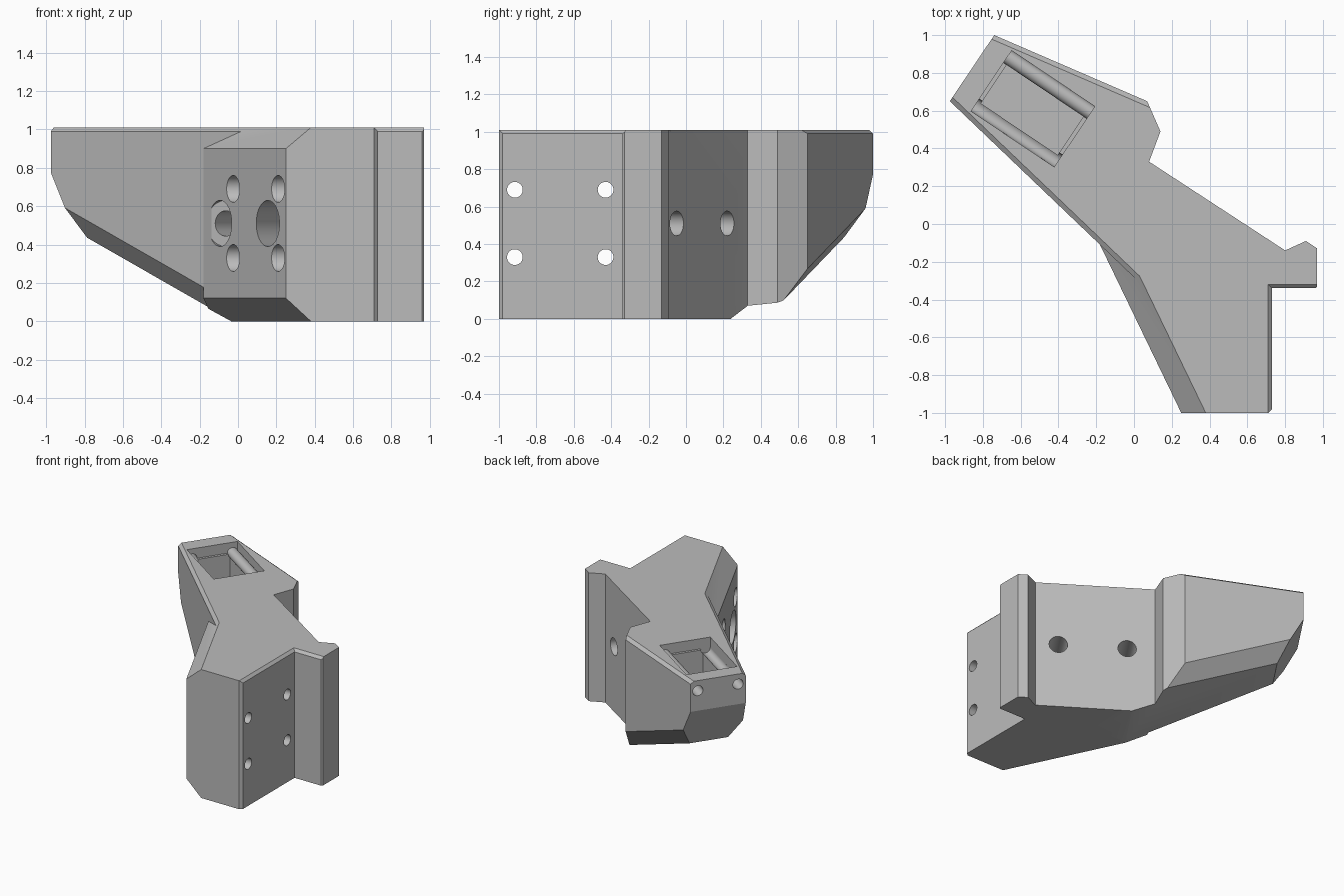
import bpy, bmesh
from mathutils import Vector

cube = bpy.data.objects.get("Cube")
if cube:
    bpy.data.objects.remove(cube, do_unlink=True)

H = 1.01                                   # overall height
U = Vector((-0.83, 0.557, 0)).normalized()  # direction of the arm
V = Vector((-U.y, U.x, 0)) * -1             # across the arm, toward the back
X = Vector((1, 0, 0))
Z = Vector((0, 0, 1))

grey = bpy.data.materials.new("plain_grey")
grey.use_nodes = True
color = (0.5, 0.5, 0.5, 1)
grey.diffuse_color = color
grey.node_tree.nodes["Principled BSDF"].inputs["Base Color"].default_value = color


def finish(bm, name):
    bmesh.ops.recalc_face_normals(bm, faces=bm.faces[:])
    mesh = bpy.data.meshes.new(name)
    bm.to_mesh(mesh)
    bm.free()
    mesh.materials.append(grey)
    ob = bpy.data.objects.new(name, mesh)
    bpy.context.collection.objects.link(ob)
    return ob


def slice_off(bm, point, normal):
    """Remove everything on the normal side of a plane and cap it."""
    geom = bm.verts[:] + bm.edges[:] + bm.faces[:]
    bmesh.ops.bisect_plane(bm, geom=geom, plane_co=point, plane_no=normal,
                           dist=1e-5, clear_outer=True)
    rim = [e for e in bm.edges if e.is_boundary]
    if rim:
        bmesh.ops.holes_fill(bm, edges=rim, sides=0)


def chamfer(bm, a, b, inset, za, zb, dz):
    """Chamfer along the wall a-b (counter-clockwise outline); dz > 0 cuts the bottom."""
    a, b = Vector((*a, za)), Vector((*b, zb))
    along = Vector((b.x - a.x, b.y - a.y, 0)).normalized()
    inner = a + Z.cross(along) * inset - Z * dz
    inner.z += (zb - za) * 0
    n = (b - a).cross(inner - a).normalized()
    out = along.cross(Z)
    slice_off(bm, a, n if n.dot(out) > 0 else -n)


def prism(outline):
    bm = bmesh.new()
    face = bm.faces.new([bm.verts.new((x, y, 0)) for x, y in outline])
    top = bmesh.ops.extrude_face_region(bm, geom=[face])["geom"]
    verts = [g for g in top if isinstance(g, bmesh.types.BMVert)]
    bmesh.ops.translate(bm, verts=verts, vec=(0, 0, H))
    bmesh.ops.recalc_face_normals(bm, faces=bm.faces[:])
    return bm


def rise(p):
    """Height of the sloping underside of the arm."""
    return 0.42 * (U.x * p[0] + U.y * p[1] + 0.049)


def cut_underside(bm):
    slice_off(bm, U * -0.049, Vector((U.x * 0.42, U.y * 0.42, -1)).normalized())


# Arm with sloping underside, bevelled tip and chamfered sides
tip_l, tip_r = (-0.975, 0.65), (-0.74, 1.0)
elbow, shoulder = (0.04, -0.32), (0.07, 0.65)
bm = prism([tip_l, elbow, (0.3, -0.2), (0.3, 0.17), (0.08, 0.33), (0.14, 0.49), shoulder, tip_r])
cut_underside(bm)
slice_off(bm, U * 1.17 + Z * 0.77, (U * 1.84 - Z).normalized())
for a, b in ((tip_l, elbow), (shoulder, tip_r)):
    chamfer(bm, a, b, 0.09, rise(a) + 0.12, rise(b) + 0.12, 0.12)
    chamfer(bm, a, b, 0.025, H - 0.02, H - 0.02, -0.02)
body = finish(bm, "bracket_body")

# Leg block with wide chamfers on its slanted side
bm = prism([(0.25, -1), (0.71, -1), (0.73, -0.98), (0.73, -0.094), (0, 0.382), (-0.18, -0.11)])
cut_underside(bm)
chamfer(bm, (-0.18, -0.11), (0.25, -1), 0.117, 0.12, 0.12, 0.12)
chamfer(bm, (-0.18, -0.11), (0.25, -1), 0.117, 0.9, 0.9, -0.11)
chamfer(bm, (0.73, -0.98), (0.73, -0.094), 0.02, H - 0.02, H - 0.02, -0.02)
leg = finish(bm, "leg_block")

# Side flange
bm = prism([(0.5, -0.34), (0.96, -0.34), (0.97, -0.33), (0.97, -0.13), (0.91, -0.09),
            (0.8, -0.14), (0.73, -0.094), (0.5, 0.05)])
chamfer(bm, (0.5, -0.34), (0.96, -0.34), 0.02, H - 0.02, H - 0.02, -0.02)
flange = finish(bm, "side_flange")


def combine(tool, operation):
    mod = body.modifiers.new(operation, "BOOLEAN")
    mod.operation, mod.solver, mod.object = operation, "EXACT", tool
    bpy.context.view_layer.objects.active = body
    bpy.ops.object.modifier_apply(modifier=mod.name)
    bpy.data.objects.remove(tool, do_unlink=True)


def bore(start, end, radius):
    start, end = Vector(start), Vector(end)
    bm = bmesh.new()
    bmesh.ops.create_cone(bm, cap_ends=True, segments=40, radius1=radius, radius2=radius,
                          depth=(end - start).length)
    bm.transform(Z.rotation_difference(end - start).to_matrix().to_4x4())
    bmesh.ops.translate(bm, verts=bm.verts, vec=(start + end) / 2)
    combine(finish(bm, "bore_cutter"), "DIFFERENCE")


def pocket(center, half_u, half_v, floor):
    bm = prism([(center + U * i * half_u + V * j * half_v)[:2]
                for i, j in ((-1, -1), (1, -1), (1, 1), (-1, 1))])
    bmesh.ops.translate(bm, verts=bm.verts, vec=(0, 0, floor))
    combine(finish(bm, "pocket_cutter"), "DIFFERENCE")


combine(leg, "UNION")
combine(flange, "UNION")

# Counterbored mounting holes through the leg
for y in (-0.915, -0.43):
    for z in (0.33, 0.69):
        bore((-0.3, y, z), (0.5, y, z), 0.07)
        bore((0.4, y, z), (0.9, y, z), 0.042)

# Two large counterbored holes through the slanted back wall
for x, y in ((0.662, -0.05), (0.248, 0.22)):
    p = Vector((x, y, 0.51))
    bore(p + V * 0.2, p - V * 0.7, 0.066)
    bore(p - V * 0.56, p - V * 1.2, 0.12)

# Stepped pocket in the arm with a rod channel along each side
c = Vector((-0.535, 0.61, 0))
pocket(c, 0.265, 0.193, 0.93)
pocket(c, 0.245, 0.13, 0.75)
for side in (-1, 1):
    rod = c + V * side * 0.154 + Z * 0.93
    bore(rod - U * 0.265, rod + U * 0.5, 0.039)

bpy.ops.object.select_all(action="DESELECT")
body.select_set(True)
bpy.context.view_layer.objects.active = body
bpy.ops.object.shade_smooth_by_angle(angle=0.4)
